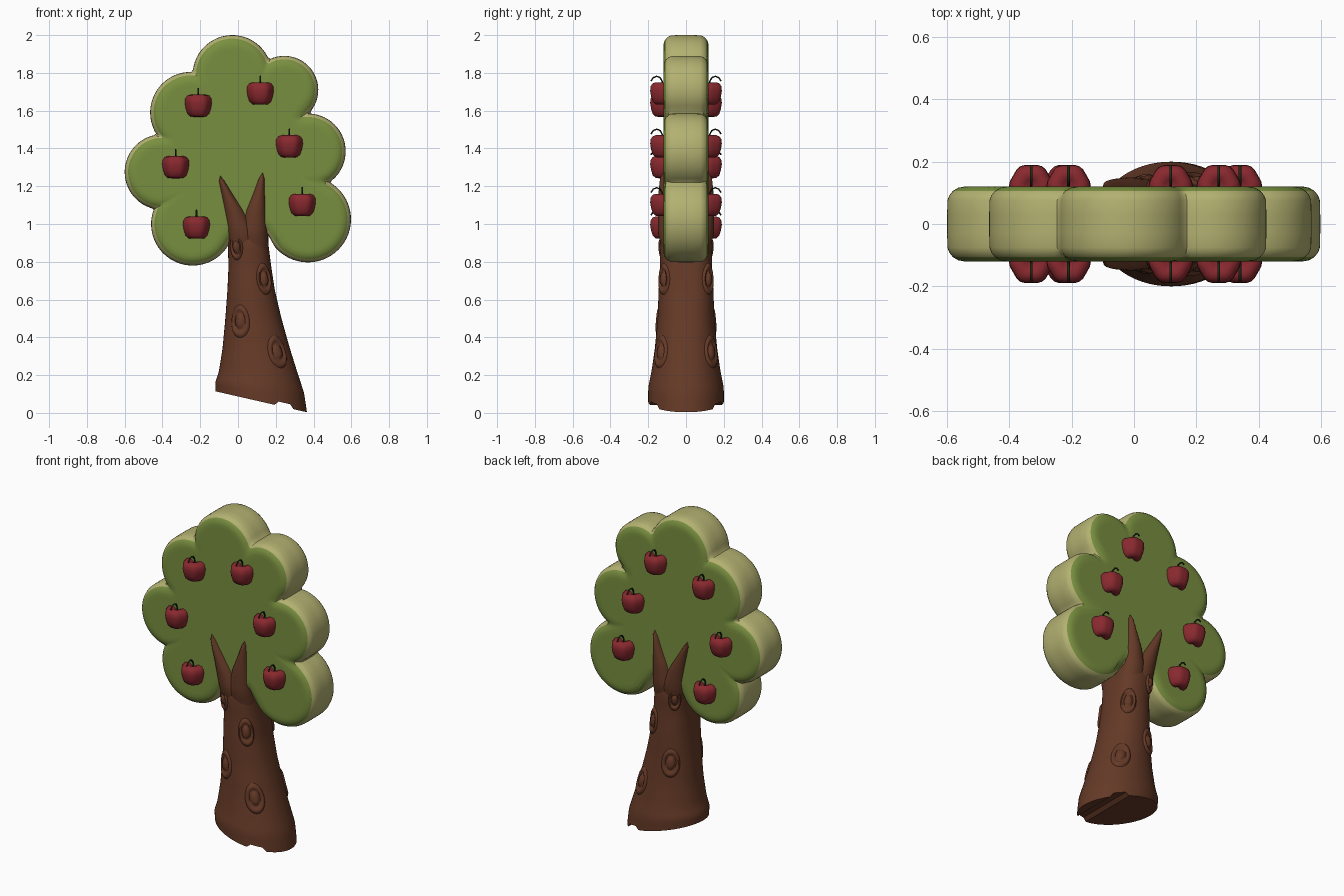
import bpy, math
from math import sin, cos, pi

if "Cube" in bpy.data.objects:
    bpy.data.objects.remove(bpy.data.objects["Cube"])


def mat(name, col):
    m = bpy.data.materials.new(name)
    m.diffuse_color = (*col, 1)
    m.use_nodes = True
    m.node_tree.nodes["Principled BSDF"].inputs["Base Color"].default_value = m.diffuse_color
    return m


GREEN = mat("leaf_green", (0.19, 0.275, 0.05))
RIM = mat("pale_leaf", (0.45, 0.44, 0.165))
BROWN = mat("bark_brown", (0.13, 0.042, 0.02))
RED = mat("apple_red", (0.25, 0.022, 0.028))
STEM = mat("stem_dark", (0.012, 0.022, 0.008))


def build(name, verts, faces, mats, rule=None, angle=40):
    me = bpy.data.meshes.new(name)
    me.from_pydata(verts, [], faces)
    for m in mats:
        me.materials.append(m)
    ob = bpy.data.objects.new(name, me)
    bpy.context.collection.objects.link(ob)
    if rule:
        for p in me.polygons:
            p.material_index = rule(p.center)
    bpy.ops.object.select_all(action='DESELECT')
    ob.select_set(True)
    bpy.context.view_layer.objects.active = ob
    # consistent outward normals
    bpy.ops.object.mode_set(mode='EDIT')
    bpy.ops.mesh.select_all(action='SELECT')
    bpy.ops.mesh.normals_make_consistent(inside=False)
    bpy.ops.object.mode_set(mode='OBJECT')
    bpy.ops.object.shade_smooth_by_angle(angle=math.radians(angle))
    return ob


def bridge(rows, n):
    return [(r * n + i, r * n + (i + 1) % n, (r + 1) * n + (i + 1) % n, (r + 1) * n + i)
            for r in range(rows - 1) for i in range(n)]


# Crown: outline of overlapping lobes, lofted through a rounded thickness
LOBES = [(-0.03, 1.79, 0.21), (0.245, 1.71, 0.18), (0.37, 1.385, 0.2), (0.37, 1.025, 0.228),
         (-0.24, 1.0, 0.22), (-0.4, 1.275, 0.2), (-0.25, 1.59, 0.215), (0, 1.35, 0.42)]
CX, CZ, N = 0.0, 1.35, 240


def outline(inset):
    pts = []
    for i in range(N):
        a = 2 * pi * i / N
        dx, dz = cos(a), sin(a)
        best = 0
        for x, z, r in LOBES:
            r -= inset
            b = (x - CX) * dx + (z - CZ) * dz
            disc = r * r - ((x - CX) ** 2 + (z - CZ) ** 2 - b * b)
            if disc > 0:
                best = max(best, b + math.sqrt(disc))
        pts.append((CX + dx * best, CZ + dz * best))
    return pts


T, R = 0.12, 0.055
half = [(0.12, T), (0.075, T)] + [(R - R * cos(a), T - R + R * sin(a))
                                  for a in (pi / 2, 1.2, 0.84, 0.5, 0.2)] + [(0, 0.03)]
section = half + [(i, -y) for i, y in reversed(half)]
verts = [(x, y, z) for ins, y in section for x, z in outline(ins)]
faces = bridge(len(section), N)
for row, y in ((0, T), (len(section) - 1, -T)):
    verts.append((CX, y, CZ))
    c = len(verts) - 1
    faces += [(row * N + i, row * N + (i + 1) % N, c) for i in range(N)]
build("crown", verts, faces, [GREEN, RIM], lambda c: 1 if abs(c.y) < 0.105 else 0)

# Trunk keys: height, left x, right x, half depth, squareness power
TRUNK = [(0, -0.12, 0.365, 0.2, 1), (0.1, -0.12, 0.35, 0.2, 0.95), (0.34, -0.082, 0.275, 0.165, 0.9),
         (0.5, -0.067, 0.23, 0.15, 0.85), (0.65, -0.056, 0.195, 0.145, 0.75),
         (0.78, -0.05, 0.175, 0.137, 0.65), (0.9, -0.055, 0.16, 0.14, 0.5), (1.03, -0.066, 0.154, 0.115, 0.5)]


def section_at(keys, z):
    for a, b in zip(keys, keys[1:]):
        if z <= b[0]:
            f = (z - a[0]) / (b[0] - a[0])
            return [p + (q - p) * f for p, q in zip(a[1:], b[1:])]
    return list(keys[-1][1:])


def surf(keys, t, z, off=0.0):
    xl, xr, d, p = section_at(keys, z)
    s = sin(t)
    y = -math.copysign(abs(s) ** p, s) * (d + off) if abs(s) > 1e-6 else 0
    return ((xl + xr) / 2 + ((xr - xl) / 2 + off) * cos(t), y, z)


n, levels = 64, 30
verts = []
for k in range(levels + 1):
    z = 1.03 * k / levels
    for i in range(n):
        x, y, _ = surf(TRUNK, 2 * pi * i / n, z)
        zz = z
        if z < 0.22:  # slanted foot with a notch
            foot = 0.087 - 0.229 * x + (0.022 if k == 0 and 0.2 < x < 0.28 else 0)
            zz = foot + (0.22 - foot) * z / 0.22
        verts.append((x, y, max(zz, 0.0)))
faces = bridge(levels + 1, n)
for base in (0, levels * n):
    faces += [tuple(base + j % n for j in (i, i + 1, n - i - 1, n - i)) for i in range(1, n // 2 - 1)]
    faces += [(base, base + 1, base + n - 1), (base + n // 2, base + n // 2 - 1, base + n // 2 + 1)]
build("trunk", verts, faces, [BROWN])

# Forked branches rising over both faces of the crown
FORKS = {"left_branch": [(0.85, -0.05, 0.11, 0.125, 0.5), (0.95, -0.062, 0.1, 0.148, 0.45),
                         (1.07, -0.078, 0.037, 0.15, 0.4), (1.17, -0.095, -0.03, 0.145, 0.35),
                         (1.23, -0.106, -0.068, 0.138, 0.35), (1.255, -0.1, -0.088, 0.122, 0.5)],
         "right_branch": [(0.85, 0.0, 0.163, 0.125, 0.5), (0.95, 0.005, 0.16, 0.148, 0.45),
                          (1.07, 0.033, 0.154, 0.15, 0.4), (1.17, 0.078, 0.148, 0.145, 0.35),
                          (1.24, 0.104, 0.146, 0.138, 0.35), (1.27, 0.122, 0.137, 0.122, 0.5)]}
for name, keys in FORKS.items():
    m, rows = 32, 16
    z0, z1 = keys[0][0], keys[-1][0]
    verts = [surf(keys, 2 * pi * i / m, z0 + (z1 - z0) * k / (rows - 1)) for k in range(rows) for i in range(m)]
    faces = bridge(rows, m) + [tuple(range(m)), tuple(range((rows - 1) * m, rows * m))]
    build(name, verts, faces, [BROWN])

# Bark knots: raised oval rings wrapped on the trunk, mirrored front to back
PROFILE = [(1.1, -0.006), (0.95, 0.006), (0.82, 0.011), (0.68, 0.008), (0.56, 0.001),
           (0.46, 0.003), (0.36, 0.011), (0.2, 0.014), (0.02, 0.015)]
for idx, (kx, kz, w, h) in enumerate([(-0.01, 0.88, 0.044, 0.07), (0.14, 0.71, 0.05, 0.082),
                                      (0.01, 0.485, 0.054, 0.085), (0.21, 0.325, 0.055, 0.085)]):
    xl, xr, d, p = section_at(TRUNK, kz)
    t0 = math.acos((kx - (xl + xr) / 2) / ((xr - xl) / 2))
    dt = w / ((xr - xl) / 4 + d / 2)
    m = 28
    for side, sy in (("front", 1), ("back", -1)):
        verts = []
        for r, o in PROFILE:
            for i in range(m):
                a = 2 * pi * i / m
                x, y, z = surf(TRUNK, t0 + dt * r * cos(a), kz + h * r * sin(a), o)
                verts.append((x, y * sy, z))
        faces = bridge(len(PROFILE), m) + [tuple(range((len(PROFILE) - 1) * m, len(PROFILE) * m))]
        ob = build(f"{side}_knot_{idx + 1}", verts, faces, [BROWN], angle=60)
        ob.data.update()
        if sum(q.normal.y * q.area for q in ob.data.polygons) * sy > 0:
            ob.data.flip_normals()

# Apples with hooked stems on both faces
APPLE = [(0.003, -0.05), (0.02, -0.058), (0.04, -0.056), (0.055, -0.042), (0.064, -0.015), (0.069, 0.015),
         (0.067, 0.038), (0.056, 0.054), (0.038, 0.06), (0.02, 0.054), (0.003, 0.04)]
HOOK = [(0, 0.035), (0.003, 0.065), (0.014, 0.085), (0.032, 0.092), (0.05, 0.085), (0.063, 0.066)]
SPOTS = [(-0.21, 1.625), (0.118, 1.69), (0.272, 1.41), (-0.33, 1.3), (0.34, 1.1), (-0.22, 0.98)]
for idx, (ax, az) in enumerate(SPOTS):
    for side, sy in (("front", -1), ("back", 1)):
        m, q = 30, 6
        verts = [(ax + r * (1 + 0.035 * cos(6 * a)) * cos(a), sy * 0.123 + r * (1 + 0.035 * cos(6 * a)) * sin(a), az + z)
                 for r, z in APPLE for a in [2 * pi * i / m for i in range(m)]]
        top = (len(APPLE) - 1) * m
        faces = bridge(len(APPLE), m) + [tuple(range(m)), tuple(range(top, top + m))]
        build(f"{side}_apple_{idx + 1}", verts, faces, [RED], angle=60)
        verts = []
        for j, (o, z) in enumerate(HOOK):
            a0, a1 = HOOK[max(j - 1, 0)], HOOK[min(j + 1, len(HOOK) - 1)]
            ty, tz = a1[0] - a0[0], a1[1] - a0[1]
            ln = math.hypot(ty, tz)
            for i in range(q):
                a = 2 * pi * i / q
                verts.append((ax + 0.0045 * cos(a), sy * (0.123 + o - 0.0045 * sin(a) * tz / ln),
                              az + z + 0.0045 * sin(a) * ty / ln))
        faces = bridge(len(HOOK), q) + [tuple(range(q)), tuple(range((len(HOOK) - 1) * q, len(HOOK) * q))]
        build(f"{side}_stem_{idx + 1}", verts, faces, [STEM], angle=60)
